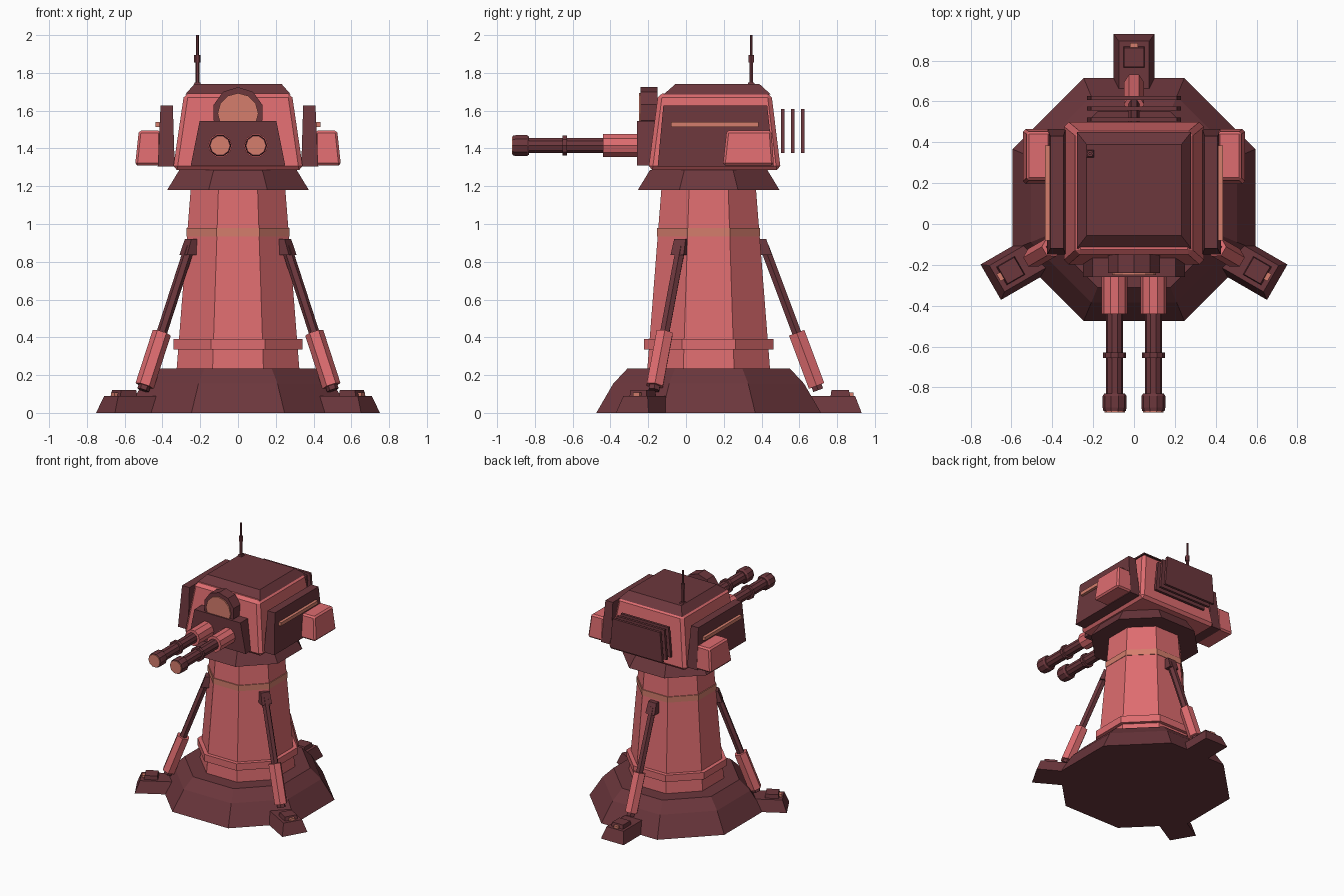
import bpy, bmesh, math
from mathutils import Matrix, Vector

cube = bpy.data.objects.get("Cube")
if cube:
    bpy.data.objects.remove(cube, do_unlink=True)


def material(name, rgb):
    m = bpy.data.materials.new(name)
    m.use_nodes = True
    m.diffuse_color = (*rgb, 1)
    m.node_tree.nodes["Principled BSDF"].inputs["Base Color"].default_value = (*rgb, 1)
    return m


DARK = material("dark maroon", (0.15, 0.038, 0.046))
PINK = material("coral pink", (0.73, 0.15, 0.16))
GOLD = material("copper orange", (0.66, 0.205, 0.15))
CENTRE_Y = 0.12  # axis of the tower


def loft(name, mat, rings, matrix=None, bevel=0):
    """Closed solid through a list of rings with equal point counts."""
    bm = bmesh.new()
    loops = [[bm.verts.new(p) for p in ring] for ring in rings]
    n = len(loops[0])
    for low, high in zip(loops, loops[1:]):
        for i in range(n):
            j = (i + 1) % n
            bm.faces.new((low[i], low[j], high[j], high[i]))
    bm.faces.new(loops[0])
    bm.faces.new(loops[-1])
    if matrix:
        bm.transform(matrix)
    bmesh.ops.recalc_face_normals(bm, faces=bm.faces)
    mesh = bpy.data.meshes.new(name)
    bm.to_mesh(mesh)
    bm.free()
    mesh.materials.append(mat)
    ob = bpy.data.objects.new(name, mesh)
    bpy.context.collection.objects.link(ob)
    if bevel:
        mod = ob.modifiers.new("edge chamfer", 'BEVEL')
        mod.width = bevel
        mod.segments = 1
    return ob


def block(name, mat, bottom, top, matrix=None, bevel=0, side=1):
    """Tapered box; each end is (x0, x1, y0, y1, z)."""
    rings = []
    for x0, x1, y0, y1, z in (bottom, top):
        rings.append([(side * x, y, z) for x, y in ((x0, y0), (x1, y0), (x1, y1), (x0, y1))])
    return loft(name, mat, rings, matrix, bevel)


def octagon(name, mat, profile):
    """Eight-sided solid on the tower axis; profile is (half width, height)."""
    rings = []
    for apothem, z in profile:
        r = apothem / math.cos(math.pi / 8)
        angles = [math.pi / 8 + i * math.pi / 4 for i in range(8)]
        rings.append([(r * math.cos(a), CENTRE_Y + r * math.sin(a), z) for a in angles])
    return loft(name, mat, rings)


def rod(name, mat, start, end, profile, sides, matrix=None, turn=0):
    """Round solid from start to end; profile is (fraction, radius)."""
    start, end = Vector(start), Vector(end)
    q = (end - start).to_track_quat('Z', 'Y')
    rings = []
    for f, r in profile:
        c = start.lerp(end, f)
        angles = [turn + 2 * math.pi * i / sides for i in range(sides)]
        rings.append([c + q @ Vector((r * math.cos(a), r * math.sin(a), 0)) for a in angles])
    return loft(name, mat, rings, matrix)


def tube(name, mat, start, end, r, sides, matrix=None, turn=0):
    return rod(name, mat, start, end, ((0, r), (1, r)), sides, matrix, turn)


# Base and tower
octagon("base", DARK, ((0.595, 0), (0.505, 0.155), (0.43, 0.235)))
octagon("tower", PINK, ((0.325, 0.23), (0.25, 1.19)))
octagon("lower_band", PINK, ((0.342, 0.335), (0.342, 0.39)))
octagon("upper_band", GOLD, ((0.273, 0.935), (0.273, 0.98)))
octagon("collar", DARK, ((0.375, 1.18), (0.31, 1.287)))

# Three feet with braces, around the tower axis (built along +y)
for i in range(3):
    m = Matrix.Translation((0, CENTRE_Y, 0)) @ Matrix.Rotation(i * math.tau / 3, 4, 'Z')
    block("foot", DARK, (-0.1, 0.1, 0.4, 0.81, 0), (-0.074, 0.074, 0.4, 0.775, 0.09), m)
    block("foot_pad", DARK, (-0.052, 0.052, 0.645, 0.75, 0.085), (-0.048, 0.048, 0.65, 0.742, 0.12), m)
    block("foot_tab", GOLD, (-0.02, 0.02, 0.745, 0.766, 0.085), (-0.02, 0.02, 0.745, 0.766, 0.108), m)
    low, high = Vector((0, 0.58, 0.12)), Vector((0, 0.295, 0.88))
    tube("brace_pin", DARK, low, low.lerp(high, 0.1), 0.032, 6, m)
    tube("brace_sleeve", PINK, low.lerp(high, 0.03), low.lerp(high, 0.4), 0.05, 6, m)
    tube("brace_rod", DARK, low.lerp(high, 0.35), high, 0.028, 6, m)
    block("brace_bracket", DARK, (-0.04, 0.04, 0.25, 0.335, 0.835), (-0.035, 0.035, 0.23, 0.305, 0.92), m)

# Head
block("head", PINK, (-0.345, 0.345, -0.2, 0.502, 1.285), (-0.285, 0.285, -0.147, 0.452, 1.692), bevel=0.022)
block("roof", DARK, (-0.28, 0.28, -0.12, 0.45, 1.685), (-0.232, 0.232, -0.057, 0.39, 1.74))

# Side armour, stripe and pod on both sides
for s, label in ((1, "left"), (-1, "right")):
    block(label + "_armour", DARK, (0.335, 0.425, -0.15, 0.465, 1.305),
          (0.345, 0.41, -0.12, 0.43, 1.627), side=s)
    block(label + "_stripe", GOLD, (0.4, 0.437, -0.08, 0.385, 1.513),
          (0.4, 0.437, -0.08, 0.385, 1.54), side=s)
    block(label + "_pod", PINK, (0.41, 0.545, 0.195, 0.465, 1.31),
          (0.41, 0.525, 0.215, 0.452, 1.495), bevel=0.012, side=s)

# Rear cooling plates
for i in range(3):
    y = 0.502 + i * 0.053
    block("rear_plate", DARK, (-0.23, 0.23, y, y + 0.02, 1.375), (-0.21, 0.21, y, y + 0.02, 1.61))

# Gun mount and sensor
block("gun_mount", DARK, (-0.25, 0.25, -0.26, -0.15, 1.31), (-0.203, 0.203, -0.26, -0.13, 1.545))
tube("sensor_housing", DARK, (0, -0.15, 1.59), (0, -0.24, 1.59), 0.135, 10, turn=math.pi / 2)
tube("sensor_lens", GOLD, (0, -0.23, 1.585), (0, -0.25, 1.585), 0.108, 12, turn=math.pi / 2)

# Twin guns
for x in (-0.095, 0.095):
    def at(y):
        return (x, y, 1.415)
    tube("gun_sleeve", PINK, at(-0.25), at(-0.44), 0.064, 10)
    tube("gun_barrel", DARK, at(-0.43), at(-0.84), 0.042, 10)
    tube("barrel_ring", DARK, at(-0.63), at(-0.655), 0.056, 10)
    rod("muzzle", DARK, at(-0.83), at(-0.915), ((0, 0.05), (0.15, 0.059), (0.8, 0.059), (1, 0.055)), 10)
    tube("muzzle_cap", GOLD, at(-0.91), at(-0.922), 0.05, 10)

# Antenna
ax, ay = -0.215, 0.345
block("antenna_base", DARK, (ax - 0.02, ax + 0.02, ay - 0.02, ay + 0.02, 1.735),
      (ax - 0.015, ax + 0.015, ay - 0.015, ay + 0.015, 1.75))
tube("antenna_mast", DARK, (ax, ay, 1.74), (ax, ay, 1.87), 0.011, 6)
tube("antenna_collar", DARK, (ax, ay, 1.855), (ax, ay, 1.895), 0.017, 6)
tube("antenna_tip", DARK, (ax, ay, 1.89), (ax, ay, 2.0), 0.008, 6)
